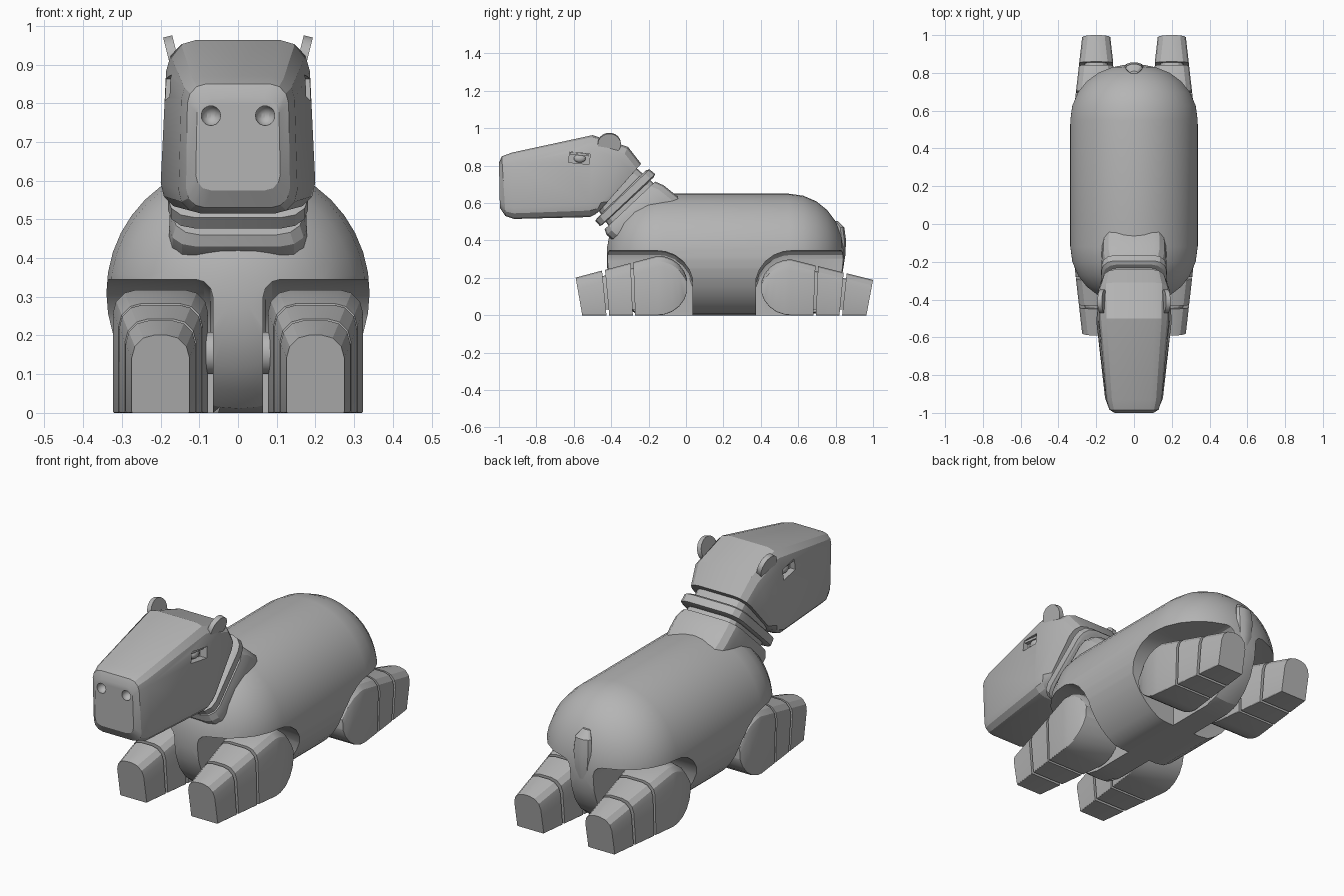
import bpy, bmesh, math
from mathutils import Vector, Matrix

cube = bpy.data.objects.get("Cube")
if cube:
    bpy.data.objects.remove(cube, do_unlink=True)

GREY = (0.46, 0.46, 0.46, 1)
mat = bpy.data.materials.new("stone_grey")
mat.use_nodes = True
mat.diffuse_color = GREY
mat.node_tree.nodes["Principled BSDF"].inputs["Base Color"].default_value = GREY
parts = []


def finish(name, bm, keep=True):
    bmesh.ops.recalc_face_normals(bm, faces=bm.faces)
    me = bpy.data.meshes.new(name)
    bm.to_mesh(me)
    bm.free()
    me.materials.append(mat)
    ob = bpy.data.objects.new(name, me)
    bpy.context.collection.objects.link(ob)
    if keep:
        parts.append(ob)
    else:
        ob.hide_render = True
    return ob


def loft(name, rings, keep=True):
    """Skin a list of equal-length rings and cap both ends."""
    bm = bmesh.new()
    loops = [[bm.verts.new(p) for p in ring] for ring in rings]
    n = len(loops[0])
    for a, b in zip(loops, loops[1:]):
        for i in range(n):
            j = (i + 1) % n
            bm.faces.new((a[i], a[j], b[j], b[i]))
    bm.faces.new(loops[0])
    bm.faces.new(loops[-1])
    return finish(name, bm, keep)


def section(x, top, bot, hw_top, hw_bot, r_top, r_bot, n=3):
    """Rounded section in the plane through a top and a bottom (y, z) point."""
    t, b = Vector((0, *top)), Vector((0, *bot))
    length, up = (t - b).length, (t - b).normalized()
    wide = max(hw_top, hw_bot)
    ring = []
    corners = ((1, 1, r_top, 0), (-1, 1, r_top, 1), (-1, 0, r_bot, 2), (1, 0, r_bot, 3))
    for sx, high, r, quarter in corners:
        r = min(r, length * 0.45, wide * 0.9)
        cv = length - r if high else r
        for k in range(n + 1):
            a = (quarter + k / n) * math.pi / 2
            u = sx * (wide - r) + r * math.cos(a)
            v = cv + r * math.sin(a)
            f = v / length
            u *= (hw_top * f + hw_bot * (1 - f)) / wide
            ring.append(Vector((x + u, 0, 0)) + b + up * v)
    return ring


def solid(name, kind, loc, scale, rot=(0, 0, 0), keep=True):
    bm = bmesh.new()
    if kind == "ball":
        bmesh.ops.create_uvsphere(bm, u_segments=16, v_segments=10, radius=1)
    elif kind == "box":
        bmesh.ops.create_cube(bm, size=2)
    else:
        bmesh.ops.create_cone(bm, cap_ends=True, segments=18, radius1=1, radius2=1, depth=2)
    turn = Matrix.Rotation(rot[2], 4, 'Z') @ Matrix.Rotation(rot[1], 4, 'Y') @ Matrix.Rotation(rot[0], 4, 'X')
    bmesh.ops.transform(bm, verts=bm.verts,
                        matrix=Matrix.Translation(loc) @ turn @ Matrix.Diagonal((*scale, 1)))
    return finish(name, bm, keep)


def carve(target, cutters):
    bpy.context.view_layer.objects.active = target
    for c in cutters:
        mod = target.modifiers.new("cut", 'BOOLEAN')
        mod.operation, mod.solver, mod.object = 'DIFFERENCE', 'EXACT', c
        bpy.ops.object.modifier_apply(modifier=mod.name)
        bpy.data.objects.remove(c, do_unlink=True)


# Barrel body with domed ends and a flat belly
def body_ring(y, k):
    steps = [i * math.tau / 40 for i in range(40)]
    return [(0.34 * k * math.cos(a), y, max(0, 0.31 + 0.34 * k * math.sin(a))) for a in steps]


domes = [math.radians(a) for a in (6, 18, 32, 46, 60, 75, 90)]
rings = [body_ring(-0.12 - 0.305 * math.cos(a), math.sin(a) ** 0.9) for a in domes]
rings += [body_ring(0.55 + 0.295 * math.cos(a), math.sin(a) ** 0.9) for a in reversed(domes)]
body = loft("body", rings)

# Legs: hip at y, pointing along way; each with a matching recess in the body
wells = []
arc = [math.radians(a) for a in (12, 28, 45, 62, 78, 90)]
for end, hip, way, tall in (("front", -0.15, -1, 1.0), ("rear", 0.56, 1, 0.94)):
    for side, s in (("left", 1), ("right", -1)):
        name = f"{end}_{side}"

        def leg_cut(d, inset=0):
            hw = 0.123 - 0.11 * d - inset
            top = (0.318 - 0.265 * d) * tall - inset
            return section(s * 0.2, (hip + way * d, top), (hip + way * d * 0.92, inset),
                           hw, hw, 0.06, 0.004)

        thigh = []
        for a in arc:
            d = -0.16 * math.cos(a)
            hw = 0.105 + 0.018 * math.sin(a)
            thigh.append(section(s * 0.2, (hip + way * d, (0.16 + 0.158 * math.sin(a)) * tall),
                                 (hip + way * d, (0.16 - 0.16 * math.sin(a)) * tall),
                                 hw, hw, 0.06, 0.004))
        loft(name + "_thigh", thigh + [leg_cut(0.132)])
        loft(name + "_shin", [leg_cut(0.146), leg_cut(0.283)])
        loft(name + "_paw", [leg_cut(0.299), leg_cut(0.44)])
        loft(name + "_leg_core", [leg_cut(0.1, 0.03), leg_cut(0.32, 0.03)])
        solid(name + "_hip_pin", "disc", (s * 0.08, hip, 0.155), (0.055, 0.055, 0.04),
              (0, math.pi / 2, 0))

        recess = []
        for a in arc:
            d = -0.19 * math.cos(a)
            recess.append((d, 0.155 + 0.19 * math.sin(a)))
        recess.append((0.6, 0.345))
        wells.append(loft("well", [section(s * 0.365, (hip + way * d, z), (hip + way * d, -0.1),
                                           0.3, 0.3, 0.045, 0.004) for d, z in recess], False))
carve(body, wells)

# Neck: flared base, inner core and a raised collar
loft("neck_base", [section(0, (-0.165, 0.715), (-0.435, 0.46), 0.16, 0.17, 0.07, 0.07),
                   section(0, (-0.12, 0.695), (-0.425, 0.43), 0.168, 0.18, 0.07, 0.07),
                   section(0, (-0.07, 0.655), (-0.395, 0.405), 0.168, 0.18, 0.07, 0.07),
                   section(0, (0.0, 0.6), (-0.3, 0.35), 0.16, 0.17, 0.07, 0.07)])
loft("neck_core", [section(0, (-0.28, 0.80), (-0.48, 0.58), 0.14, 0.15, 0.06, 0.06),
                   section(0, (-0.12, 0.66), (-0.39, 0.44), 0.145, 0.155, 0.06, 0.06)])
loft("neck_collar", [section(0, (-0.215, 0.775), (-0.475, 0.52), 0.16, 0.17, 0.07, 0.07),
                     section(0, (-0.195, 0.78), (-0.485, 0.505), 0.17, 0.183, 0.07, 0.07),
                     section(0, (-0.165, 0.755), (-0.46, 0.477), 0.17, 0.183, 0.07, 0.07),
                     section(0, (-0.175, 0.735), (-0.445, 0.485), 0.16, 0.17, 0.07, 0.07)])

# Head: long boxy muzzle widening to the cheeks
head = loft("head", [section(0, (-1.0, 0.815), (-0.995, 0.575), 0.105, 0.11, 0.04, 0.04),
                     section(0, (-0.985, 0.85), (-0.965, 0.53), 0.13, 0.135, 0.05, 0.05),
                     section(0, (-0.93, 0.87), (-0.92, 0.515), 0.145, 0.155, 0.06, 0.06),
                     section(0, (-0.5, 0.963), (-0.515, 0.525), 0.182, 0.203, 0.08, 0.07),
                     section(0, (-0.31, 0.90), (-0.485, 0.54), 0.185, 0.195, 0.08, 0.07),
                     section(0, (-0.24, 0.81), (-0.465, 0.555), 0.165, 0.17, 0.07, 0.07)])

cutters = []
for side, s in (("left", 1), ("right", -1)):
    cutters.append(solid("eye_socket", "box", (s * 0.2, -0.57, 0.84), (0.052, 0.055, 0.028),
                         (-0.1, 0, 0), False))
    cutters.append(solid("nostril", "ball", (s * 0.07, -0.992, 0.768), (0.026, 0.03, 0.026),
                         keep=False))
carve(head, cutters)

# Eyes, lids and ears
for side, s in (("left", 1), ("right", -1)):
    solid(side + "_eye", "ball", (s * 0.152, -0.568, 0.838), (0.018, 0.032, 0.022))
    solid(side + "_eyelid", "box", (s * 0.158, -0.57, 0.861), (0.012, 0.05, 0.006), (-0.1, 0, 0))
    solid(side + "_ear", "disc", (s * 0.168, -0.41, 0.917), (0.058, 0.062, 0.012),
          (0, math.pi / 2 + s * 0.24, 0))

# Short tail lying on the rump
tail = [(0.80, 0.505, 0.02), (0.825, 0.47, 0.045), (0.832, 0.40, 0.05),
        (0.832, 0.32, 0.042), (0.828, 0.26, 0.03), (0.82, 0.235, 0.012)]
loft("tail", [[(w * math.cos(i * math.tau / 10), y + w * 0.5 * math.sin(i * math.tau / 10), z)
               for i in range(10)] for y, z, w in tail])

# Soft shading with crisp corners
bpy.ops.object.select_all(action='DESELECT')
for ob in parts:
    ob.select_set(True)
bpy.context.view_layer.objects.active = body
bpy.ops.object.shade_smooth_by_angle(angle=math.radians(24))
